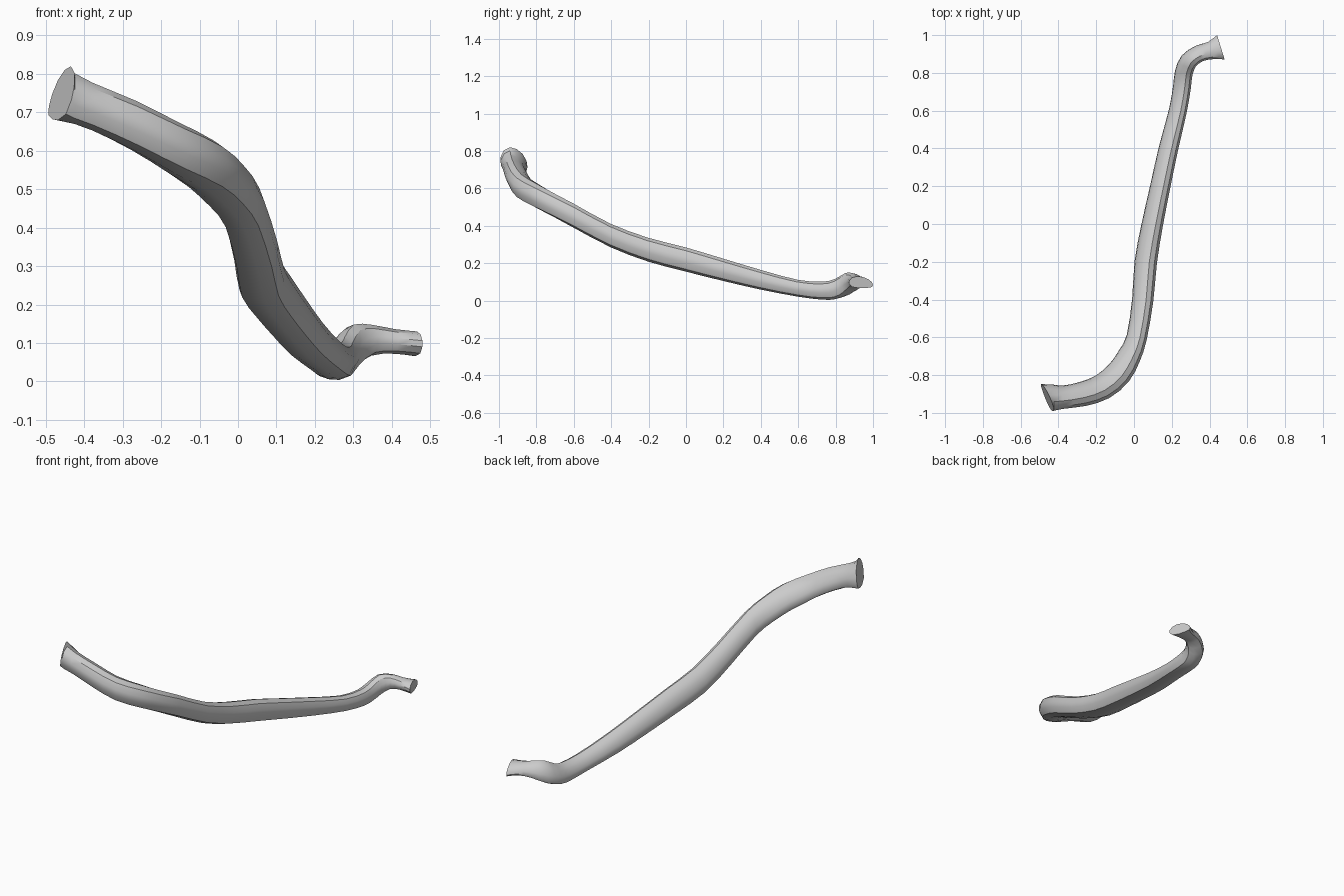
import bpy, bmesh, math
from mathutils import Vector

# Stations along the bone: centre x, y, z, half width, half height
STATIONS = [
    (-0.457, -0.92, 0.75, 0.078, 0.070),
    (-0.38, -0.918, 0.715, 0.062, 0.062),
    (-0.27, -0.90, 0.665, 0.066, 0.065),
    (-0.165, -0.862, 0.607, 0.070, 0.067),
    (-0.08, -0.79, 0.56, 0.070, 0.067),
    (-0.025, -0.70, 0.51, 0.063, 0.065),
    (0.015, -0.60, 0.455, 0.055, 0.065),
    (0.047, -0.40, 0.347, 0.057, 0.063),
    (0.063, -0.20, 0.272, 0.060, 0.064),
    (0.098, 0.0, 0.220, 0.057, 0.065),
    (0.140, 0.20, 0.165, 0.054, 0.060),
    (0.183, 0.40, 0.112, 0.052, 0.053),
    (0.233, 0.60, 0.066, 0.048, 0.045),
    (0.255, 0.73, 0.053, 0.048, 0.048),
    (0.264, 0.80, 0.062, 0.048, 0.054),
    (0.290, 0.862, 0.090, 0.048, 0.058),
    (0.345, 0.902, 0.107, 0.045, 0.040),
    (0.405, 0.918, 0.104, 0.048, 0.032),
    (0.460, 0.935, 0.098, 0.068, 0.032),
]
# Cross-section: domed top, flat underside, crease at the lower right
SECTION = [(-0.88, -0.82), (-0.45, -0.97), (0.1, -1.0), (0.72, -0.78),
           (0.97, -0.25), (0.98, 0.25), (0.75, 0.75), (0.3, 1.0),
           (-0.2, 0.86), (-0.65, 0.48), (-0.93, -0.05), (-1.0, -0.5)]
STEPS = 2


def catmull(p, i, t):
    a, b, c, d = (p[max(0, min(len(p) - 1, k))] for k in range(i - 1, i + 3))
    return [0.5 * (2 * q + (r - o) * t + (2 * o - 5 * q + 4 * r - s) * t * t
                   + (3 * q - o - 3 * r + s) * t ** 3)
            for o, q, r, s in zip(a, b, c, d)]


# Smooth path through the stations
path = [catmull(STATIONS, i, k / STEPS)
        for i in range(len(STATIONS) - 1) for k in range(STEPS)]
path.append(list(STATIONS[-1]))

bm = bmesh.new()
rings = []
last = len(path) - 1
for i, (x, y, z, a, b) in enumerate(path):
    p, q = path[max(0, i - 1)], path[min(last, i + 1)]
    t = Vector((q[0] - p[0], q[1] - p[1], 0)).normalized()
    if i == 0:
        t = Vector((0.93, 0.36, 0))    # slanted cut at the high end
    if i == last:
        t = Vector((0.955, 0.295, 0))  # slanted cut at the low end
    side = t.cross(Vector((0, 0, 1)))
    up = Vector((0.2 if i == 0 else 0, 0, 1))
    c = Vector((x, y, z))
    rings.append([bm.verts.new(c + side * a * u + up * b * w) for u, w in SECTION])

# Skin and flat cut ends
n = len(SECTION)
for r, s in zip(rings, rings[1:]):
    for k in range(n):
        bm.faces.new((r[k], r[(k + 1) % n], s[(k + 1) % n], s[k]))
bm.faces.new(rings[0][::-1])
bm.faces.new(rings[-1])
bmesh.ops.recalc_face_normals(bm, faces=bm.faces)

mesh = bpy.data.meshes.new("curved_bone")
bm.to_mesh(mesh)
bm.free()
bone = bpy.data.objects.new("curved_bone", mesh)
bpy.context.collection.objects.link(bone)

mat = bpy.data.materials.new("light_grey")
mat.diffuse_color = (0.6, 0.6, 0.6, 1)
mesh.materials.append(mat)

bpy.context.view_layer.objects.active = bone
bone.select_set(True)
bpy.ops.object.shade_smooth_by_angle(angle=math.radians(35))
